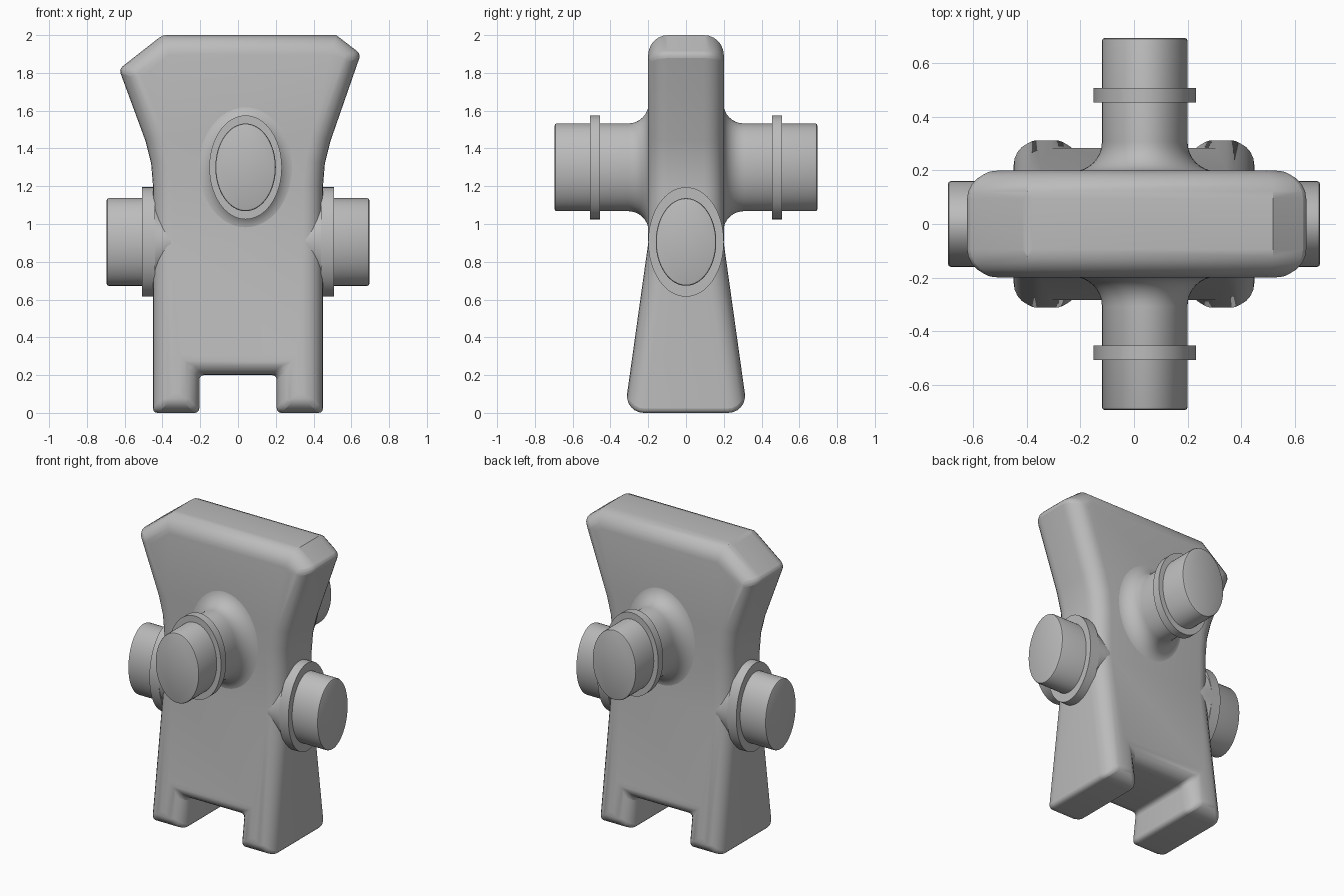
import bpy
import bmesh
from math import cos, sin, pi, radians

cube = bpy.data.objects.get("Cube")
if cube:
    bpy.data.objects.remove(cube, do_unlink=True)

grey = bpy.data.materials.new("plain grey")
grey.use_nodes = True
grey.diffuse_color = (0.5, 0.5, 0.5, 1)
grey.node_tree.nodes["Principled BSDF"].inputs["Base Color"].default_value = (0.5, 0.5, 0.5, 1)


def finish(bm, name, angle=35):
    """Turn the mesh into a smooth shaded object."""
    bmesh.ops.recalc_face_normals(bm, faces=bm.faces)
    mesh = bpy.data.meshes.new(name)
    bm.to_mesh(mesh)
    bm.free()
    mesh.materials.append(grey)
    obj = bpy.data.objects.new(name, mesh)
    bpy.context.collection.objects.link(obj)
    bpy.ops.object.select_all(action="DESELECT")
    obj.select_set(True)
    bpy.context.view_layer.objects.active = obj
    bpy.ops.object.shade_smooth_by_angle(angle=radians(angle))
    return obj


# Body: front outline with two legs and a flared top, unequal top corners
outline = [(-0.45, 0), (-0.205, 0), (-0.205, 0.2), (0.205, 0.2), (0.205, 0), (0.45, 0),
           (0.45, 1.2), (0.46, 1.32), (0.49, 1.44), (0.65, 1.9), (0.52, 2),
           (-0.4, 2), (-0.63, 1.82), (-0.49, 1.44), (-0.46, 1.32), (-0.45, 1.2)]
WAIST = 0.9
bm = bmesh.new()
front = bm.faces.new([bm.verts.new((x, -0.2, z)) for x, z in outline])
result = bmesh.ops.extrude_face_region(bm, geom=[front], use_keep_orig=True)
for v in result["geom"]:
    if isinstance(v, bmesh.types.BMVert):
        v.co.y = 0.2
bmesh.ops.recalc_face_normals(bm, faces=bm.faces)
bmesh.ops.bisect_plane(bm, geom=bm.verts[:] + bm.edges[:] + bm.faces[:],
                       plane_co=(0, 0, WAIST), plane_no=(0, 0, 1))
# Thicken towards the feet
for v in bm.verts:
    depth = 0.2 + max(0, WAIST - v.co.z) * 0.14
    v.co.y = depth if v.co.y > 0 else -depth
bm.normal_update()
# Round the whole front and back rim
rim = [e for e in bm.edges if e.calc_face_angle(0) > 1
       and e.verts[0].co.y * e.verts[1].co.y > 0]
bmesh.ops.bevel(bm, geom=rim, offset=0.105, offset_type="OFFSET", segments=6,
                profile=0.5, affect="EDGES", clamp_overlap=False)
body = finish(bm, "body")
soften = body.modifiers.new("soft corners", "BEVEL")
soften.width = 0.022
soften.segments = 3
soften.limit_method = "ANGLE"
soften.angle_limit = radians(38)


def oval_loft(name, axis, side, centre, profile, count=64):
    """Loft oval sections; profile holds (distance, horizontal radius, vertical radius)."""
    bm = bmesh.new()
    rings = []
    for d, rh, rv in profile:
        ring = []
        for i in range(count):
            a = 2 * pi * i / count
            h, z = rh * cos(a), centre[1] + rv * sin(a)
            co = (centre[0] + h, side * d, z) if axis == "y" else (side * d, h, z)
            ring.append(bm.verts.new(co))
        rings.append(ring)
    for a, b in zip(rings, rings[1:]):
        for i in range(count):
            j = (i + 1) % count
            bm.faces.new((a[i], a[j], b[j], b[i]))
    bm.faces.new(rings[0])
    bm.faces.new(rings[-1])
    return finish(bm, name)


RH, RV, END = 0.16, 0.232, 0.695
tip = [(END - 0.01, RH, RV), (END - 0.003, RH - 0.003, RV - 0.003), (END, RH - 0.01, RV - 0.01)]
# Fillet that spreads a peg onto the flat face
flare = []
for k in range(9):
    a = k / 8 * pi / 2
    grow = 0.11 * (1 - sin(a))
    flare.append((0.197 + 0.11 * (1 - cos(a)), RH + grow, RV + grow))

for side, word in ((-1, "front"), (1, "back")):
    spot = (0.04, 1.3)
    oval_loft(word + "_peg", "y", side, spot, [(0.1, RH + 0.11, RV + 0.11)] + flare + tip)
    oval_loft(word + "_collar", "y", side, spot, [(0.455, 0.192, 0.275), (0.508, 0.192, 0.275)])

for side, word in ((-1, "right"), (1, "left")):
    spot = (0, 0.905)
    oval_loft(word + "_peg", "x", side, spot, [(0.3, RH, RV)] + tip)
    oval_loft(word + "_collar", "x", side, spot, [(0.44, 0.2, 0.29), (0.508, 0.2, 0.29)])
    # Shoulder easing the collar into the rounded rim
    oval_loft(word + "_shoulder", "x", side, spot,
              [(0.3, 0.19, 0.1), (0.36, 0.2, 0.14), (0.4, 0.2, 0.2), (0.45, 0.2, 0.26)])
